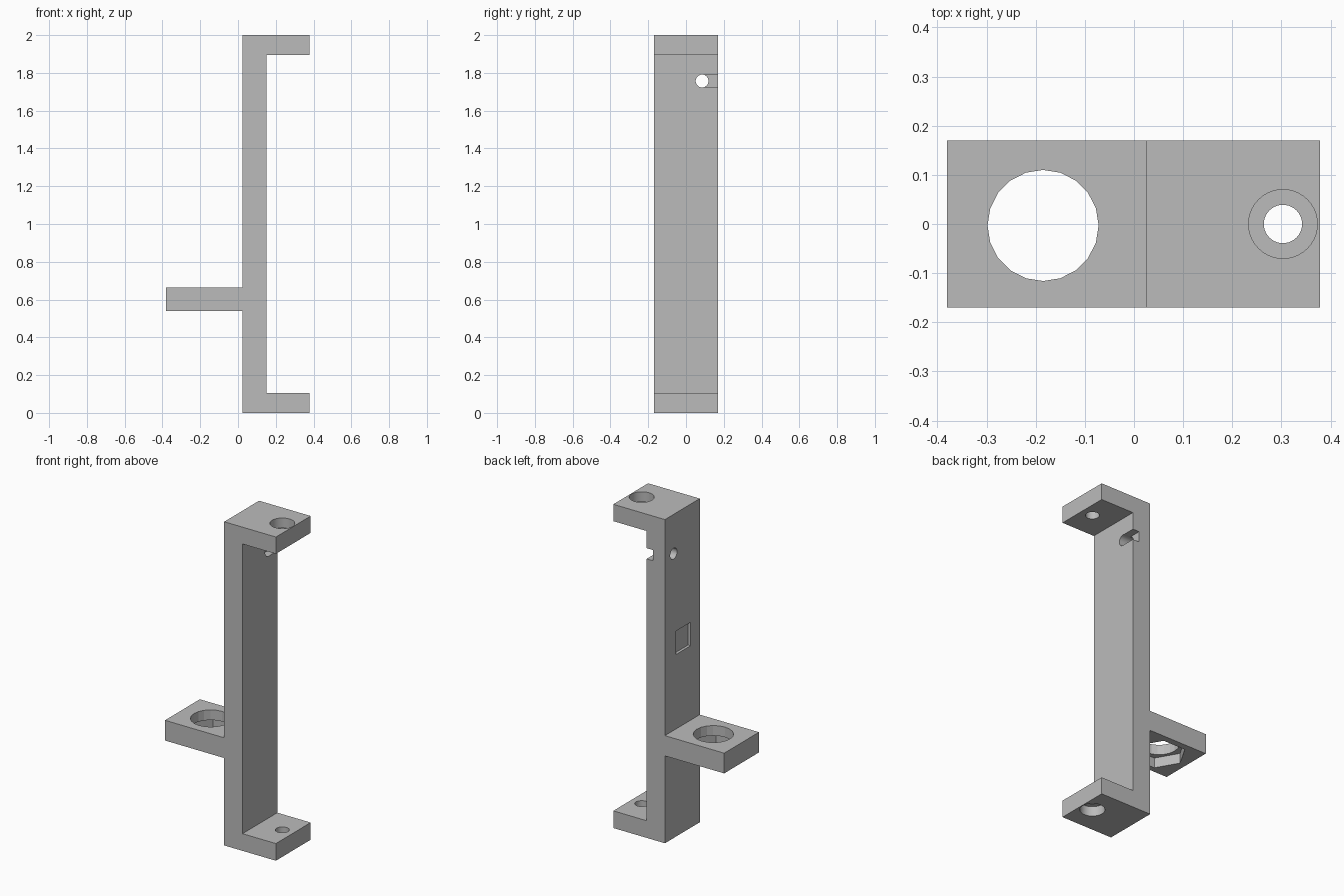
import bpy
import bmesh
import math
from mathutils import Matrix

default = bpy.data.objects.get("Cube")
if default:
    bpy.data.objects.remove(default, do_unlink=True)

gray = bpy.data.materials.new("light gray plastic")
gray.use_nodes = True
color = (0.5, 0.5, 0.5, 1)
gray.diffuse_color = color
gray.node_tree.nodes["Principled BSDF"].inputs["Base Color"].default_value = color

HALF = 0.17            # half depth of the frame
BOLT_X = 0.303         # bolt hole position on both arms
RING = (-0.185, -0.003)  # centre of the shelf hole


def to_object(bm, name):
    bmesh.ops.recalc_face_normals(bm, faces=bm.faces)
    mesh = bpy.data.meshes.new(name)
    bm.to_mesh(mesh)
    bm.free()
    mesh.materials.append(gray)
    obj = bpy.data.objects.new(name, mesh)
    bpy.context.collection.objects.link(obj)
    return obj


def box(name, low, high):
    bm = bmesh.new()
    bmesh.ops.create_cube(bm, size=1)
    for v in bm.verts:
        v.co = [(a + b) / 2 + c * (b - a) for a, b, c in zip(low, high, v.co)]
    return to_object(bm, name)


def prism(name, centre, radius, length, sides, turn=0.0, axis="Z"):
    bm = bmesh.new()
    matrix = Matrix.Translation(centre)
    if axis == "X":
        matrix = matrix @ Matrix.Rotation(math.pi / 2, 4, "Y")
    bmesh.ops.create_cone(bm, cap_ends=True, segments=sides, radius1=radius,
                          radius2=radius, depth=length,
                          matrix=matrix @ Matrix.Rotation(turn, 4, "Z"))
    return to_object(bm, name)


# Frame: one side profile with post, two arms and a shelf, extruded in depth
profile = [(0.025, 0), (0.378, 0), (0.378, 0.106), (0.15, 0.106),
           (0.15, 1.896), (0.378, 1.896), (0.378, 2), (0.025, 2),
           (0.025, 0.665), (-0.38, 0.665), (-0.38, 0.54), (0.025, 0.54)]
bm = bmesh.new()
side = bm.faces.new([bm.verts.new((x, -HALF, z)) for x, z in profile])
extruded = bmesh.ops.extrude_face_region(bm, geom=[side])["geom"]
for v in extruded:
    if isinstance(v, bmesh.types.BMVert):
        v.co.y = HALF
frame = to_object(bm, "bracket_frame")

cutters = []

# Bolt holes with counterbores opening on the outer side of each arm
for name, middle, outer in (("lower", 0.053, 0), ("upper", 1.948, 2)):
    cutters.append(prism(name + "_bolt_hole", (BOLT_X, 0, middle), 0.039, 0.3, 40))
    cutters.append(prism(name + "_counterbore", (BOLT_X, 0, outer), 0.07, 0.12, 40))

# Shelf hole and the hexagonal nut pocket under it
cutters.append(prism("shelf_hole", (*RING, 0.6), 0.113, 0.4, 20))
cutters.append(prism("nut_pocket", (*RING, 0.54), 0.153, 0.125, 6, math.pi / 6))

# Wire hole through the post, with a groove running out to the back edge
cutters.append(prism("wire_hole", (0.09, 0.085, 1.757), 0.034, 0.3, 32, axis="X"))
cutters.append(box("wire_groove", (0.105, 0.085, 1.724), (0.2, 0.25, 1.79)))

# Shallow square recess on the shelf side of the post
cutters.append(box("square_recess", (-0.05, -0.08, 1.125), (0.042, 0.06, 1.27)))

for cutter in cutters:
    cutter.hide_render = True
    cut = frame.modifiers.new(cutter.name, "BOOLEAN")
    cut.operation = "DIFFERENCE"
    cut.solver = "EXACT"
    cut.object = cutter

# Bake the cuts and drop the cutters
graph = bpy.context.evaluated_depsgraph_get()
result = bpy.data.meshes.new_from_object(frame.evaluated_get(graph))
frame.modifiers.clear()
frame.data = result
for cutter in cutters:
    bpy.data.objects.remove(cutter, do_unlink=True)

bpy.ops.object.select_all(action="DESELECT")
frame.select_set(True)
bpy.context.view_layer.objects.active = frame
bpy.ops.object.shade_smooth_by_angle(angle=math.radians(15))
